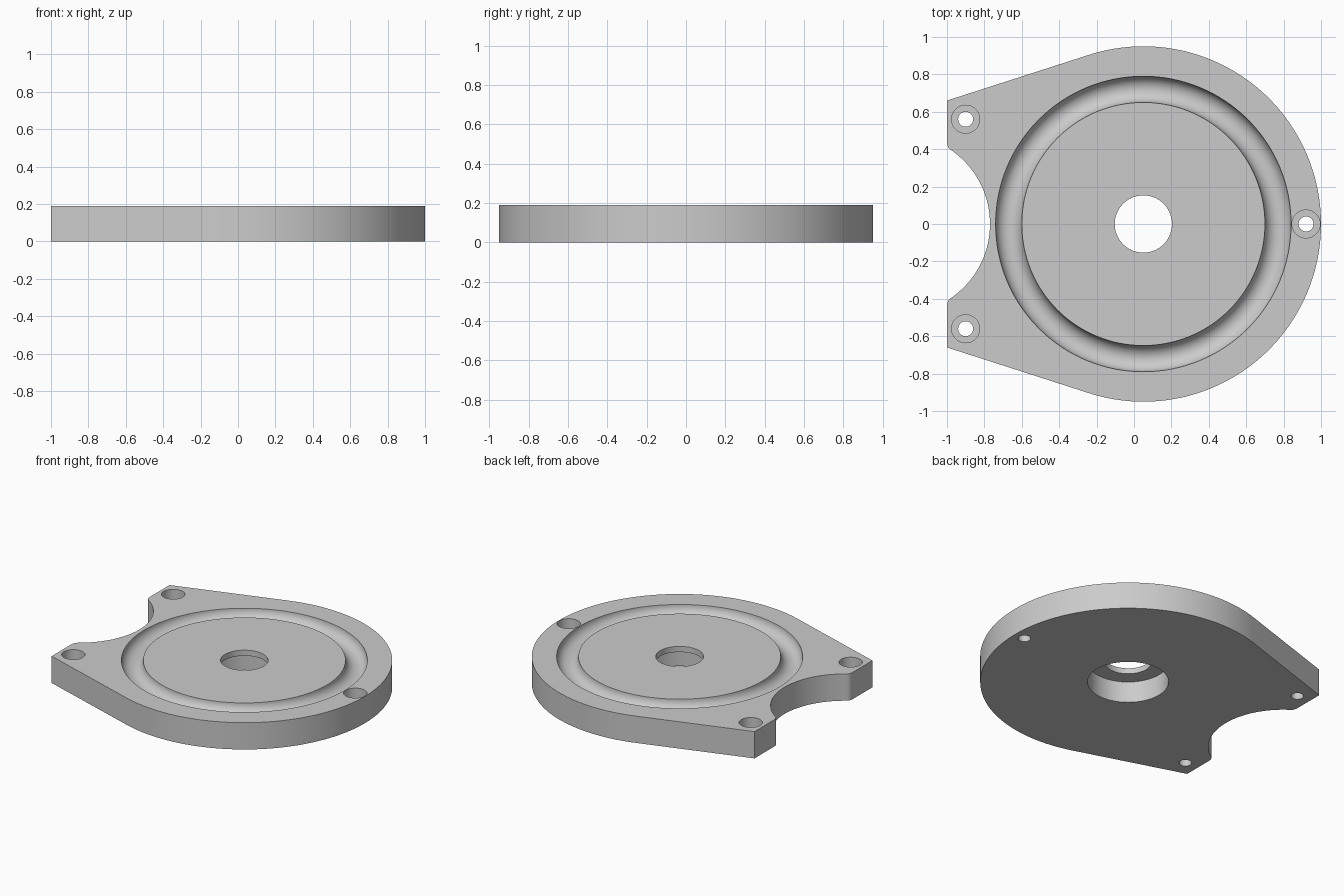
import bpy, bmesh
from math import sin, cos, pi, atan2, acos, hypot, sqrt, radians
from mathutils import Matrix, Vector

if "Cube" in bpy.data.objects:
    bpy.data.objects.remove(bpy.data.objects["Cube"], do_unlink=True)

HEIGHT = 0.19
CX, RADIUS = 0.05, 0.95          # round body
LEFT_X, CORNER_Y = -1.0, 0.66    # ends of the two ears
NOTCH_X, NOTCH_R = -1.25, 0.48   # round bite between the ears
FILLET = 0.05

grey = bpy.data.materials.new("plain grey")
grey.use_nodes = True
grey.diffuse_color = (0.6, 0.6, 0.6, 1)
grey.node_tree.nodes["Principled BSDF"].inputs["Base Color"].default_value = (0.6, 0.6, 0.6, 1)


def arc(cx, cy, r, start, end, steps):
    angles = [start + (end - start) * i / steps for i in range(steps + 1)]
    return [(cx + r * cos(a), cy + r * sin(a)) for a in angles]


def make_object(name, bm):
    bmesh.ops.recalc_face_normals(bm, faces=bm.faces)
    mesh = bpy.data.meshes.new(name)
    bm.to_mesh(mesh)
    bm.free()
    obj = bpy.data.objects.new(name, mesh)
    bpy.context.collection.objects.link(obj)
    return obj


def lathe(name, profile, x=0, y=0, steps=96):
    """Spin a closed (radius, z) profile around a vertical axis."""
    bm = bmesh.new()
    verts = [bm.verts.new((r, 0, z)) for r, z in profile]
    edges = [bm.edges.new((verts[i - 1], v)) for i, v in enumerate(verts)
             if profile[i - 1][0] + profile[i][0] > 0]
    bmesh.ops.spin(bm, geom=verts + edges, cent=(0, 0, 0), axis=(0, 0, 1),
                   angle=2 * pi, steps=steps)
    bmesh.ops.remove_doubles(bm, verts=bm.verts, dist=1e-5)
    bmesh.ops.translate(bm, verts=bm.verts, vec=(x, y, 0))
    obj = make_object(name, bm)
    obj.hide_render = True
    return obj


def stepped_hole(name, low_r, high_r, step_z, x, y, steps):
    return lathe(name, [(0, -0.1), (low_r, -0.1), (low_r, step_z),
                        (high_r, step_z), (high_r, 0.3), (0, 0.3)], x, y, steps)


# Plate outline: upper half, from the round side to the notch
dx, dy = LEFT_X - CX, CORNER_Y
tangent = atan2(dy, dx) - acos(RADIUS / hypot(dx, dy))
fx = LEFT_X + FILLET
fy = sqrt((NOTCH_R + FILLET) ** 2 - (fx - NOTCH_X) ** 2)
touch = atan2(fy, fx - NOTCH_X)
upper = arc(CX, 0, RADIUS, 0, tangent, 56)
upper.append((LEFT_X, CORNER_Y))
upper += arc(fx, fy, FILLET, pi, pi + touch, 8)
upper += arc(NOTCH_X, 0, NOTCH_R, touch, 0, 24)[1:]
outline = upper + [(x, -y) for x, y in upper[-2:0:-1]]

bm = bmesh.new()
base = bm.faces.new([bm.verts.new((x, y, 0)) for x, y in outline])
top = bmesh.ops.extrude_face_region(bm, geom=[base], use_keep_orig=True)["geom"]
bmesh.ops.translate(bm, vec=(0, 0, HEIGHT),
                    verts=[g for g in top if isinstance(g, bmesh.types.BMVert)])
plate = make_object("mounting_plate", bm)

# Ring groove, centre hole with a wider recess below, and three screw holes
groove = [(0.65, 0.3)] + arc(0.72, HEIGHT, 0.07, pi, 2 * pi, 20) + [(0.79, 0.3)]
cutters = [lathe("groove_cutter", groove, CX, steps=128),
           stepped_hole("centre_hole_cutter", 0.26, 0.153, 0.15, CX, 0, 72)]
for x, y in ((-0.9, 0.56), (-0.9, -0.56), (0.92, 0)):
    cutters.append(stepped_hole("screw_hole_cutter", 0.04, 0.075, 0.09, x, y, 40))

for cutter in cutters:
    mod = plate.modifiers.new(cutter.name, "BOOLEAN")
    mod.operation = "DIFFERENCE"
    mod.solver = "EXACT"
    mod.object = cutter

# Bake the cuts and drop the cutters
bpy.context.view_layer.update()
cut_mesh = bpy.data.meshes.new_from_object(
    plate.evaluated_get(bpy.context.evaluated_depsgraph_get()))
plate.modifiers.clear()
plate.data = cut_mesh
for cutter in cutters:
    bpy.data.objects.remove(cutter, do_unlink=True)

plate.data.materials.clear()
plate.data.materials.append(grey)
for poly in plate.data.polygons:
    poly.material_index = 0

bpy.ops.object.select_all(action="DESELECT")
plate.select_set(True)
bpy.context.view_layer.objects.active = plate
bpy.ops.object.shade_smooth_by_angle(angle=radians(30))
